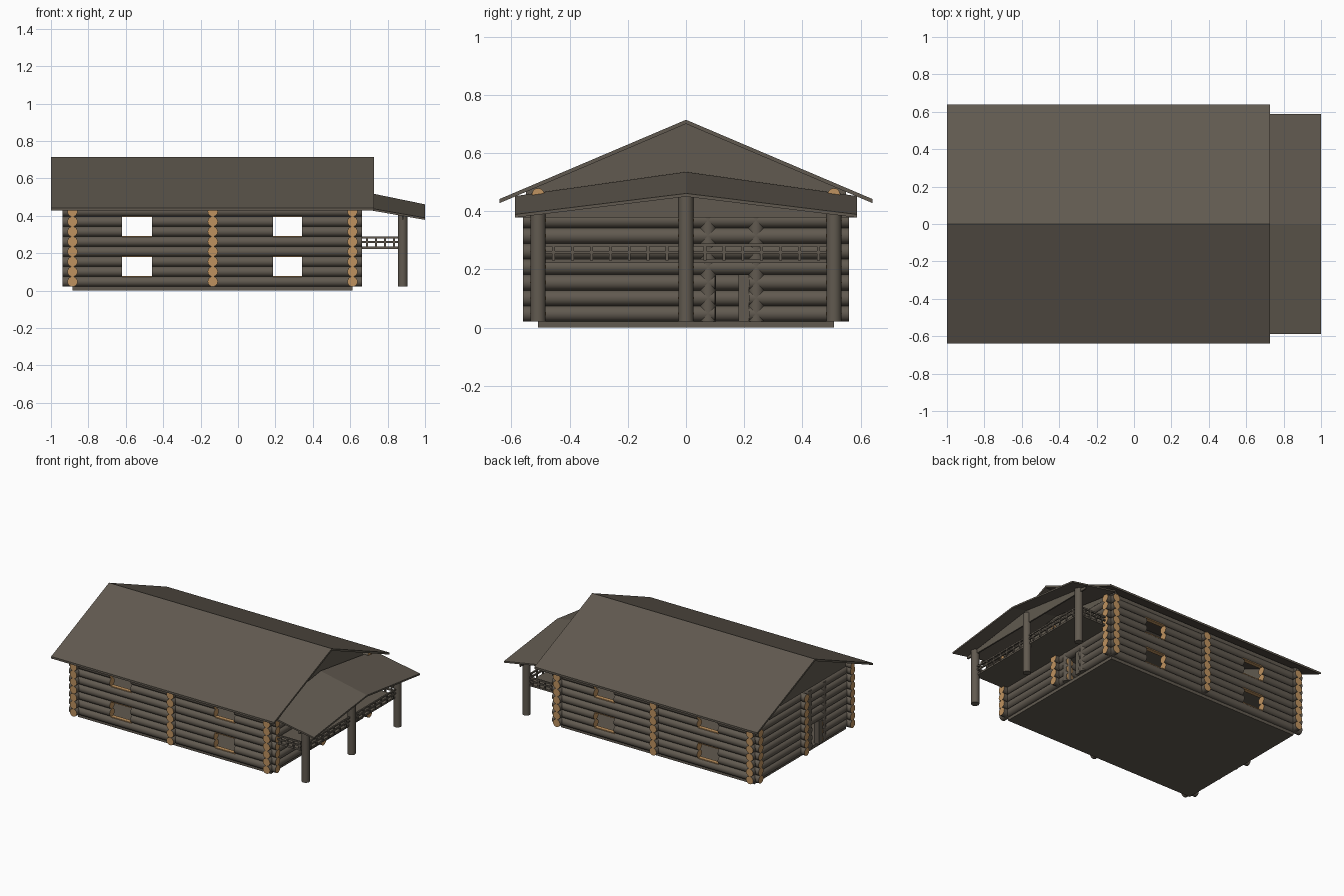
import bpy, bmesh, math
from mathutils import Matrix, Vector

if "Cube" in bpy.data.objects:
    bpy.data.objects.remove(bpy.data.objects["Cube"])


def material(name, rgb):
    m = bpy.data.materials.new(name)
    m.diffuse_color = (*rgb, 1)
    m.use_nodes = True
    m.node_tree.nodes["Principled BSDF"].inputs["Base Color"].default_value = m.diffuse_color
    return m


BARK = material("weathered grey wood", (0.120, 0.102, 0.080))
CUT = material("cut orange wood", (0.52, 0.29, 0.115))

R = 0.0272          # log radius
PITCH = 0.0535      # log spacing
Z0 = 0.0213         # underside of the lowest log
X0, XM, X1, YW = -0.885, -0.135, 0.612, 0.508   # wall lines
OVER = 0.052        # log overhang past the corners


def finish(bm, name):
    bmesh.ops.recalc_face_normals(bm, faces=bm.faces)
    me = bpy.data.meshes.new(name)
    bm.to_mesh(me)
    bm.free()
    me.materials.append(BARK)
    me.materials.append(CUT)
    ob = bpy.data.objects.new(name, me)
    bpy.context.collection.objects.link(ob)
    return ob


def add_log(bm, a, b, r=R, cap=1, sides=20):
    """Round log from a to b: smooth sides, flat end caps."""
    a, b = Vector(a), Vector(b)
    d = b - a
    rot = d.to_track_quat('Z', 'Y').to_matrix().to_4x4()
    res = bmesh.ops.create_cone(bm, cap_ends=True, segments=sides, radius1=r, radius2=r,
                                depth=d.length, matrix=Matrix.Translation((a + b) / 2) @ rot)
    for f in {f for v in res['verts'] for f in v.link_faces}:
        end = len(f.verts) > 4
        f.smooth = not end
        f.material_index = cap if end else 0


def add_box(bm, lo, hi, mat=0):
    lo, hi = Vector(lo), Vector(hi)
    res = bmesh.ops.create_cube(bm, size=1, matrix=Matrix.Translation((lo + hi) / 2)
                                @ Matrix.Diagonal((*(hi - lo), 1)))
    for f in {f for v in res['verts'] for f in v.link_faces}:
        f.material_index = mat


def box(name, lo, hi, mat=0):
    bm = bmesh.new()
    add_box(bm, lo, hi, mat)
    return finish(bm, name)


def prism(name, profile, x0, x1):
    """Extrude a (y, z) profile along x."""
    bm = bmesh.new()
    f = bm.faces.new([bm.verts.new((x0, y, z)) for y, z in profile])
    ext = bmesh.ops.extrude_face_region(bm, geom=[f])
    bmesh.ops.translate(bm, vec=(x1 - x0, 0, 0),
                        verts=[v for v in ext['geom'] if isinstance(v, bmesh.types.BMVert)])
    return finish(bm, name)


def log_wall(name, axis, pos, start, end, openings, rows=8):
    """Stack of logs; openings = (from, to, set of log rows left out)."""
    bm = bmesh.new()
    for i in range(rows):
        z = Z0 + PITCH * (i + 0.5)
        cuts, s = [], start
        for lo, hi, gone in openings:
            if i in gone:
                cuts.append((s, lo))
                s = hi
        cuts.append((s, end))
        for p, q in cuts:
            if axis == 'x':
                add_log(bm, (p, pos, z), (q, pos, z))
            else:
                add_log(bm, (pos, p, z), (pos, q, z))
    return finish(bm, name)


# Log walls with window and door openings
WIN_X = [(-0.62, -0.46), (0.187, 0.342)]
windows = [(a, b, {1, 2, 5, 6}) for a, b in WIN_X]
for name, y in (("front_wall", -YW), ("middle_wall", 0), ("back_wall", YW)):
    log_wall(name, 'x', y, X0 - OVER, X1 + OVER, windows)
log_wall("left_wall", 'y', X0, -YW - OVER, YW + OVER, [(-0.217, -0.10, {0, 1, 2})])
log_wall("cross_wall", 'y', XM, -YW - OVER, YW + OVER, [])
log_wall("right_wall", 'y', X1, -YW - OVER, YW + OVER, [(0.10, 0.217, {0, 1, 2})])

# Cut faces at the bottom and top of each window
bm = bmesh.new()
for y in (-YW, YW):
    for a, b in WIN_X:
        for row, s in ((1, 1), (3, -1), (5, 1), (7, -1)):
            z = Z0 + PITCH * row
            add_box(bm, (a, y - 0.014, z - 0.003), (b, y + 0.014, z + 0.003), 1)
finish(bm, "window_sills")

# Top plate logs under the eaves
bm = bmesh.new()
for y in (-YW, YW):
    add_log(bm, (X0 - OVER, y, 0.458), (X1 + OVER, y, 0.458), 0.021)
finish(bm, "eave_logs")

# Door jamb posts and open door leaves on both ends
for side, x, s in (("right", X1, 1), ("left", X0, -1)):
    bm = bmesh.new()
    for y in (0.076, 0.241):
        add_log(bm, (x, s * y, Z0), (x, s * y, 0.44), cap=0)
    finish(bm, side + "_door_jambs")
    ys = sorted((s * 0.18, s * 0.217))
    box(side + "_door", (x - 0.02, ys[0], Z0), (x + 0.02, ys[1], 0.182))

# Foundation and upper floor reaching out as a balcony
box("foundation", (X0, -YW, 0), (X1, YW, 0.022))
box("upper_floor", (X0, -YW, 0.222), (0.88, YW, 0.235))

# Main roof and gable panels
prism("main_roof", [(0, 0.714), (0.64, 0.442), (0.64, 0.428), (0, 0.70),
                    (-0.64, 0.428), (-0.64, 0.442)], -1.0, 0.727)
for name, x in (("left_gable", X0), ("right_gable", X1)):
    prism(name, [(0, 0.702), (0.55, 0.468), (0.55, 0.44), (-0.55, 0.44), (-0.55, 0.468)],
          x - 0.01, x + 0.01)

# Porch roof: shallow ridge sloping down to the right
bm = bmesh.new()
T = 0.011
rows = []
for x, edge, ridge in ((0.64, 0.452, 0.535), (1.0, 0.389, 0.461)):
    top = [(x, -0.587, edge), (x, 0, ridge), (x, 0.587, edge)]
    rows.append([bm.verts.new(p) for p in top]
                + [bm.verts.new((p[0], p[1], p[2] - T)) for p in reversed(top)])
for i in range(6):
    j = (i + 1) % 6
    bm.faces.new((rows[0][i], rows[0][j], rows[1][j], rows[1][i]))
for r in rows:
    bm.faces.new((r[0], r[1], r[4], r[5]))
    bm.faces.new((r[1], r[2], r[3], r[4]))
finish(bm, "porch_roof")
prism("porch_gable", [(0, 0.473), (0.58, 0.394), (0.58, 0.379), (-0.58, 0.379), (-0.58, 0.394)],
      0.876, 0.886)

# Porch posts
POST_X = 0.881
for name, y, top in (("front", -YW, 0.405), ("middle", 0, 0.45), ("back", YW, 0.405)):
    bm = bmesh.new()
    add_log(bm, (POST_X, y, Z0), (POST_X, y, top), 0.0262, cap=0, sides=24)
    finish(bm, name + "_porch_post")

# Balcony railing: two rails with balusters on three sides
bm = bmesh.new()
H = 0.005
for z in (0.259, 0.284):
    add_box(bm, (POST_X - H, -YW, z - H), (POST_X + H, YW, z + H))
    for y in (-YW, YW):
        add_box(bm, (X1, y - H, z - H), (POST_X, y + H, z + H))
for i in range(-7, 8):
    y = i * 0.065
    add_box(bm, (POST_X - H, y - H, 0.23), (POST_X + H, y + H, 0.284))
for i in range(4):
    x = 0.69 + i * 0.048
    for y in (-YW, YW):
        add_box(bm, (x - H, y - H, 0.23), (x + H, y + H, 0.284))
finish(bm, "balcony_railing")
